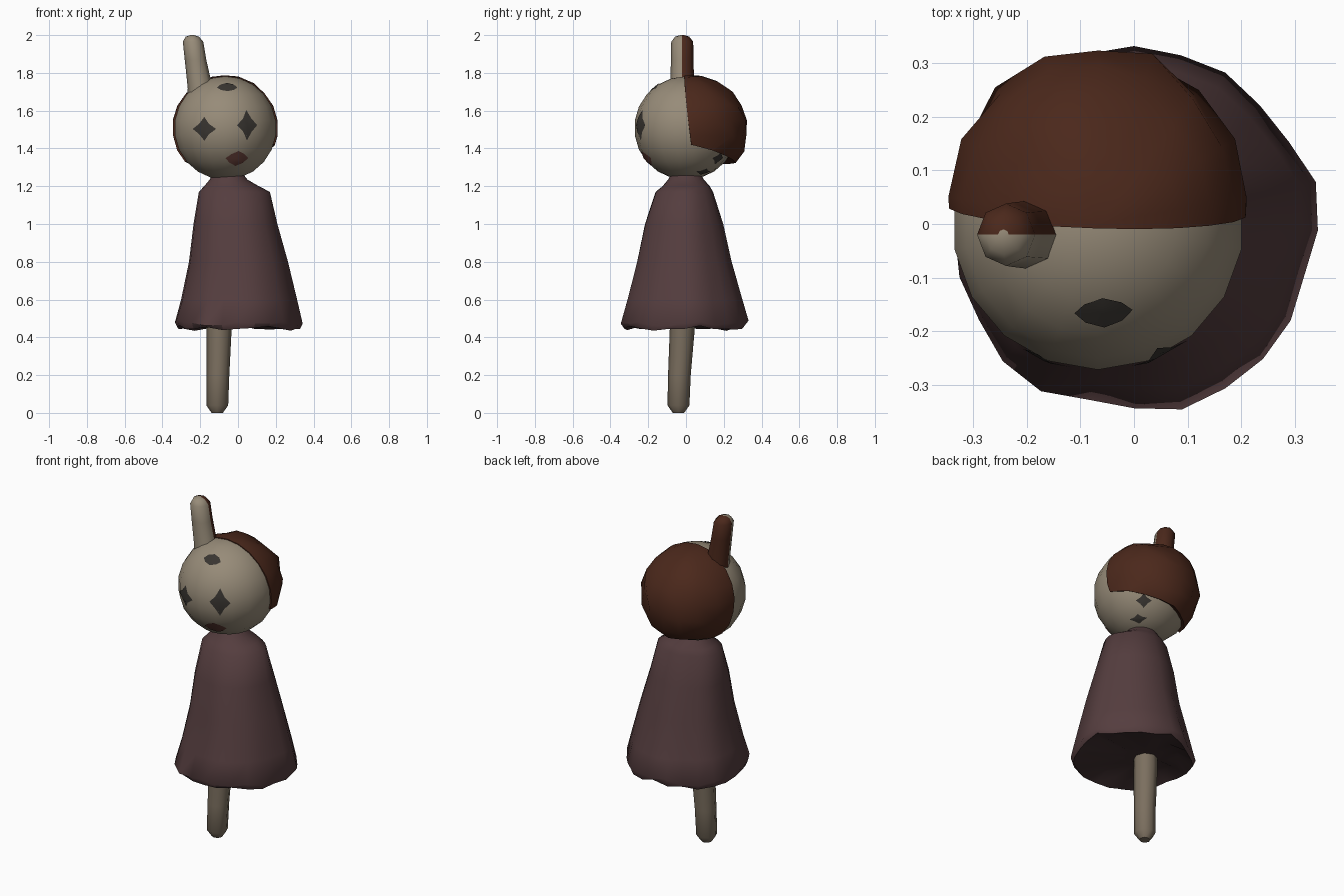
import bpy, bmesh, math, random
from mathutils import Vector
from mathutils.bvhtree import BVHTree

if "Cube" in bpy.data.objects:
    bpy.data.objects.remove(bpy.data.objects["Cube"])

random.seed(4)


def mat(name, r, g, b):
    m = bpy.data.materials.new(name)
    m.diffuse_color = (r, g, b, 1)
    m.use_nodes = True
    m.node_tree.nodes["Principled BSDF"].inputs["Base Color"].default_value = m.diffuse_color
    return m


SKIN = mat("bone", 0.31, 0.26, 0.19)
STICK = mat("stick_wood", 0.2, 0.16, 0.115)
HAIR = mat("dark_red_brown", 0.07, 0.021, 0.011)
CLOTH = mat("cloth", 0.09, 0.047, 0.049)
SHADE = mat("cloth_inside", 0.05, 0.028, 0.029)
DARK = mat("dark_paint", 0.04, 0.035, 0.03)
RED = mat("mouth_paint", 0.13, 0.05, 0.04)


def finish(name, bm, mats, angle=50):
    me = bpy.data.meshes.new(name)
    bm.to_mesh(me)
    bm.free()
    ob = bpy.data.objects.new(name, me)
    bpy.context.collection.objects.link(ob)
    for m in mats:
        me.materials.append(m)
    bpy.context.view_layer.objects.active = ob
    ob.select_set(True)
    bpy.ops.object.shade_smooth_by_angle(angle=math.radians(angle))
    ob.select_set(False)
    return ob


def loft(rings, n, warp=None):
    """Rings are (x, y, z, rx, ry); warp scales and lifts each point by ring and angle."""
    bm = bmesh.new()
    loops = []
    for i, (x, y, z, rx, ry) in enumerate(rings):
        loop = []
        for k in range(n):
            a = 2 * math.pi * k / n
            s, dz = warp(i, a) if warp else (1, 0)
            loop.append(bm.verts.new((x + rx * s * math.cos(a), y + ry * s * math.sin(a), z + dz)))
        loops.append(loop)
    for lo, hi in zip(loops, loops[1:]):
        for k in range(n):
            j = (k + 1) % n
            bm.faces.new((lo[k], lo[j], hi[j], hi[k]))
    bm.faces.new(loops[0][::-1])
    bm.faces.new(loops[-1])
    bmesh.ops.recalc_face_normals(bm, faces=bm.faces)
    return bm


# Stick leg, leaning slightly
finish("stick_leg", loft([
    (-0.11, -0.04, 0.0, 0.03, 0.03), (-0.11, -0.04, 0.04, 0.058, 0.058),
    (-0.106, -0.035, 0.2, 0.06, 0.06), (-0.10, -0.02, 0.44, 0.066, 0.066),
    (-0.09, -0.01, 0.62, 0.066, 0.066)], 8), [STICK])


# Cloak with folds and a ragged hem; the first rings form the shallow underside
def folds(i, a):
    k = (0, 0.6, 1, 1, 1, 0.8, 0.55, 0.35, 0.3, 0, 0)[i]
    s = 1 + k * (0.022 * math.sin(5 * a + 0.6) + 0.018 * math.sin(8 * a))
    rag = (0, 0.02, 0.014, 0.014)[i] if i < 4 else 0
    return s, rag * math.sin(4 * a + 1) * 0.6 + random.uniform(-rag, rag)


cloak = loft([
    (-0.07, -0.01, 0.495, 0.10, 0.10), (-0.01, -0.01, 0.475, 0.24, 0.24),
    (0.0, -0.012, 0.45, 0.325, 0.32), (0.0, -0.012, 0.475, 0.338, 0.337),
    (0.002, -0.01, 0.6, 0.307, 0.303), (0.0, -0.012, 0.8, 0.262, 0.25),
    (-0.015, -0.012, 1.0, 0.222, 0.207), (-0.02, -0.01, 1.17, 0.188, 0.152),
    (-0.035, 0, 1.2, 0.145, 0.125), (-0.05, 0, 1.235, 0.10, 0.095),
    (-0.055, 0, 1.28, 0.07, 0.07)], 24, folds)
for f in cloak.faces:
    if f.calc_center_median().z < 0.52 and f.normal.z < -0.6:
        f.material_index = 1
finish("cloak", cloak, [CLOTH, SHADE])

# Round head
C = Vector((-0.067, 0.0, 1.508))
R = 0.274


def ball():
    bm = bmesh.new()
    bmesh.ops.create_uvsphere(bm, u_segments=18, v_segments=11, radius=R)
    return bm


bm = ball()
bmesh.ops.translate(bm, verts=bm.verts, vec=C)
tree = BVHTree.FromBMesh(bm)
finish("head", bm, [SKIN])

# Hair: lumpy shell over the back of the head
bm = ball()
for v in bm.verts:
    back = max(0, v.co.y / R)
    v.co *= 1.018 + min(1, back * 1.6) * random.uniform(0.0, 0.09)
    v.co.y *= 1 + 0.15 * back
bmesh.ops.translate(bm, verts=bm.verts, vec=C)
for p, n in (((0, 0.012, 1.6), (0.03, 1, 0.12)), ((0, 0, 1.39), (-0.18, 0.21, 1))):
    bmesh.ops.bisect_plane(bm, geom=bm.verts[:] + bm.edges[:] + bm.faces[:],
                           plane_co=p, plane_no=n, clear_inner=True)
# Tuck the hairline edge into the head
rim = [e for e in bm.edges if e.is_boundary]
for v in bmesh.ops.extrude_edge_only(bm, edges=rim)["geom"]:
    if isinstance(v, bmesh.types.BMVert):
        v.co = C + (v.co - C).normalized() * R * 0.95
bmesh.ops.recalc_face_normals(bm, faces=bm.faces)
finish("hair", bm, [HAIR])

# Single upright horn, hair-coloured at the back
bm = loft([
    (-0.185, -0.02, 1.62, 0.082, 0.068), (-0.2, -0.02, 1.72, 0.066, 0.063),
    (-0.225, -0.02, 1.87, 0.057, 0.06), (-0.238, -0.02, 1.965, 0.054, 0.058),
    (-0.242, -0.02, 1.992, 0.035, 0.037), (-0.243, -0.02, 2.0, 0.01, 0.01)], 8)
for f in bm.faces:
    if f.calc_center_median().y > -0.019:
        f.material_index = 1
finish("horn", bm, [SKIN, HAIR], 65)


# Painted marks: star-shaped patches laid on the head
def mark(name, d, w, h, m, pinch=0.6):
    d = Vector(d).normalized()
    u = Vector((0, 0, 1)).cross(d).normalized()
    v = d.cross(u)

    def drop(a, b):
        q = (d * R + u * a + v * b).normalized()
        hit = tree.ray_cast(C + q, -q)[0]
        return C + (hit - C) * 1.015

    bm = bmesh.new()
    mid = bm.verts.new(drop(0, 0))
    rings = []
    for s in (0.5, 1):
        ring = []
        for k in range(8):
            t = k * math.pi / 4
            r = s * (pinch if k % 2 else 1)
            ring.append(bm.verts.new(drop(w * r * math.cos(t), h * r * math.sin(t))))
        rings.append(ring)
    for k in range(8):
        j = (k + 1) % 8
        bm.faces.new((mid, rings[0][k], rings[0][j]))
        bm.faces.new((rings[0][k], rings[1][k], rings[1][j], rings[0][j]))
    finish(name, bm, [m])


mark("left_eye", (-0.115, -0.25, -0.005), 0.07, 0.065, DARK)
mark("right_eye", (0.115, -0.24, 0.015), 0.06, 0.085, DARK)
mark("mouth", (0.06, -0.2, -0.155), 0.065, 0.05, RED, 0.8)
mark("forehead_mark", (0.01, -0.16, 0.21), 0.055, 0.035, DARK, 0.9)
mark("nape_mark_a", (0.14, 0.17, -0.16), 0.045, 0.04, DARK)
mark("nape_mark_b", (0.11, 0.09, -0.225), 0.05, 0.03, DARK)
